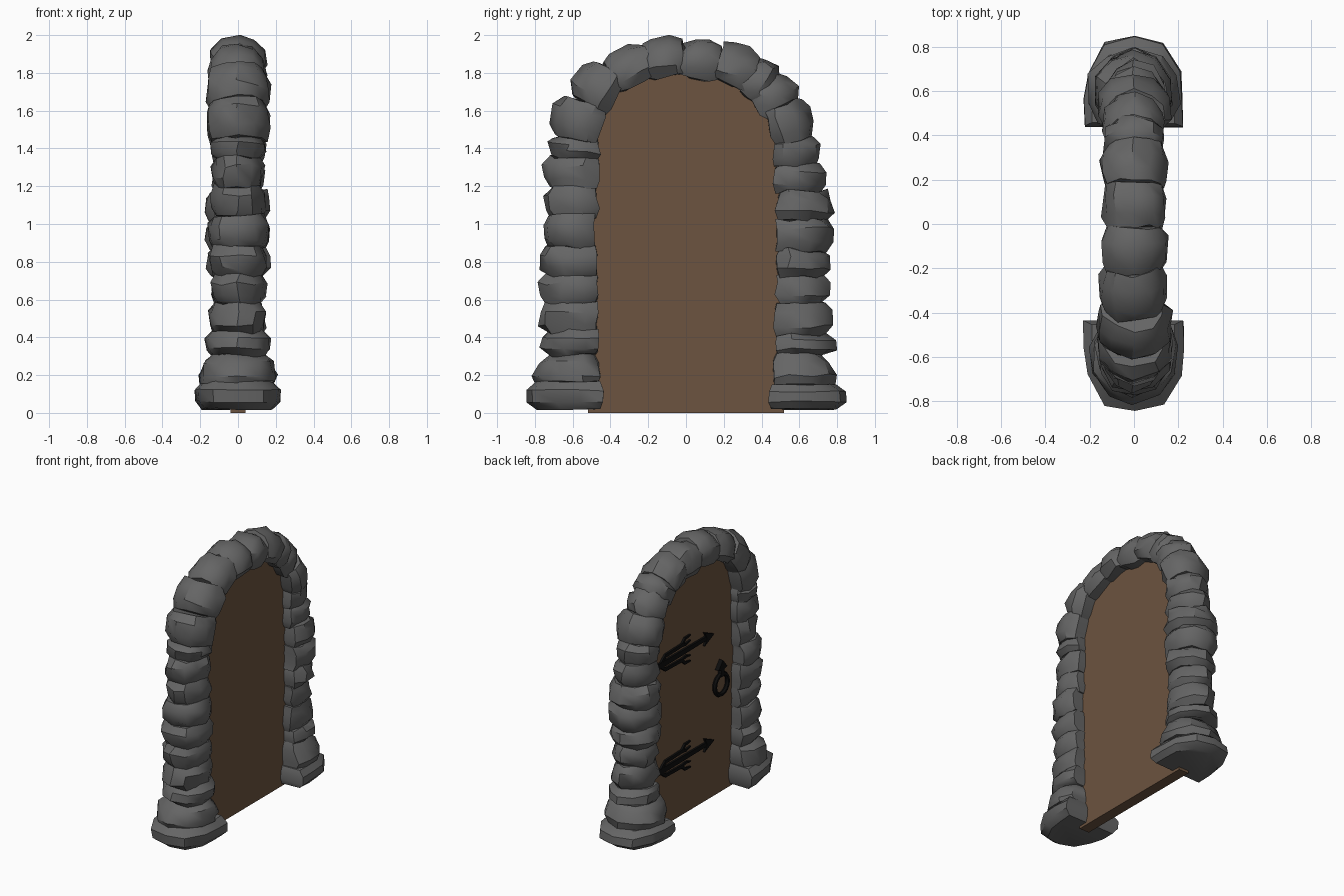
import bpy, bmesh, math, random
from mathutils import Vector

if "Cube" in bpy.data.objects:
    bpy.data.objects.remove(bpy.data.objects["Cube"])

random.seed(7)


def material(name, rgb):
    m = bpy.data.materials.new(name)
    m.diffuse_color = (*rgb, 1)
    m.use_nodes = True
    m.node_tree.nodes["Principled BSDF"].inputs["Base Color"].default_value = m.diffuse_color
    return m


STONE = material("stone", (0.13, 0.13, 0.13))
WOOD = material("wood", (0.15, 0.087, 0.05))
IRON = material("iron", (0.004, 0.004, 0.004))


def finish(name, bm, mat, smooth=None):
    bmesh.ops.recalc_face_normals(bm, faces=bm.faces)
    me = bpy.data.meshes.new(name)
    bm.to_mesh(me)
    bm.free()
    me.materials.append(mat)
    ob = bpy.data.objects.new(name, me)
    bpy.context.collection.objects.link(ob)
    if smooth:
        bpy.ops.object.select_all(action='DESELECT')
        ob.select_set(True)
        bpy.context.view_layer.objects.active = ob
        bpy.ops.object.shade_smooth_by_angle(angle=math.radians(smooth))
    return ob


def prism(bm, outline, x0, x1):
    """Extrude a closed (y, z) outline along x."""
    f = bm.faces.new([bm.verts.new((x0, y, z)) for y, z in outline])
    ext = bmesh.ops.extrude_face_region(bm, geom=[f])["geom"]
    for v in ext:
        if isinstance(v, bmesh.types.BMVert):
            v.co.x = x1


def strip(bm, path, widths, x0, x1):
    """Flat bar of varying width following a (y, z) path."""
    p = [Vector(q) for q in path]
    a, b = [], []
    for i, q in enumerate(p):
        d = (p[min(i + 1, len(p) - 1)] - p[max(i - 1, 0)]).normalized()
        n = Vector((-d.y, d.x)) * widths[i] / 2
        a.append(q + n)
        b.append(q - n)
    prism(bm, a + b[::-1], x0, x1)


# D-shaped stone section: u from inner to outer side, v across the wall
ROUND = [(-.5, .38), (-.25, .5), (.12, .47), (.38, .29), (.5, 0)]
FOOT = [(-.5, .5), (-.2, .5), (.1, .47), (.42, .30), (.5, 0)]


def stone(name, y, z, phi, length, width, depth, half=ROUND, jit=.012, taper=0):
    bm = bmesh.new()
    t = Vector((0, math.cos(phi), math.sin(phi)))
    r = Vector((0, -t.z, t.y))
    section = half + [(u, -v) for u, v in half[-2::-1]]
    rings = []
    for k, s in ((-.5, .83), (-.24, .98), (.2, 1), (.5, .83)):
        s -= taper * k
        ring = []
        for u, v in section:
            uu = -.3 + (u + .3) * s
            co = Vector((0, y, z)) + r * uu * width + t * k * length
            co.x += v * s * depth
            co += Vector([random.uniform(-jit, jit) for _ in range(3)])
            ring.append(bm.verts.new(co))
        rings.append(ring)
    n = len(section)
    for lo, hi in zip(rings, rings[1:]):
        for i in range(n):
            j = (i + 1) % n
            bm.faces.new((lo[i], lo[j], hi[j], hi[i]))
    bm.faces.new(rings[0])
    bm.faces.new(rings[-1])
    finish(name, bm, STONE, 38)


# Columns: top height, inner edge, outer edge, depth of each stone
LEFT = [(.165, .435, .85, .45), (.31, .46, .80, .39), (.43, .46, .77, .34),
        (.58, .465, .78, .30), (.73, .465, .78, .29), (.88, .465, .785, .31),
        (1.04, .48, .765, .32), (1.20, .465, .755, .28), (1.35, .46, .765, .27),
        (1.46, .46, .73, .29)]
RIGHT = [(.15, .44, .85, .45), (.31, .46, .79, .40), (.41, .475, .79, .34),
         (.58, .47, .77, .29), (.72, .48, .765, .28), (.86, .48, .755, .33),
         (1.02, .47, .79, .34), (1.17, .48, .78, .35), (1.31, .47, .745, .28),
         (1.45, .46, .71, .29)]
for side, label, rows in ((-1, "left", LEFT), (1, "right", RIGHT)):
    z0 = .02
    for i, (z1, inner, outer, depth) in enumerate(rows):
        foot = i == 0
        stone(f"{label}_column_stone_{i + 1}", side * (inner + outer) / 2,
              (z0 + z1) / 2, -side * math.pi / 2, (z1 - z0) * (1 if foot else 1.07),
              outer - inner, depth, FOOT if foot else ROUND,
              .006 if foot else .012, -side * .3 if i == 1 else 0)
        z0 = z1

# Arch stones: y, z, direction in degrees, length, width, depth
ARCH = [(-.575, 1.555, 76, .21, .27, .35), (-.475, 1.73, 55, .22, .25, .34),
        (-.305, 1.835, 26, .23, .22, .30), (-.115, 1.885, 9, .22, .215, .29),
        (.085, 1.875, -5, .20, .22, .29), (.265, 1.845, -22, .20, .23, .30),
        (.39, 1.765, -40, .14, .24, .27), (.475, 1.68, -54, .16, .23, .28),
        (.555, 1.54, -72, .20, .24, .33)]
for i, (y, z, deg, ln, w, d) in enumerate(ARCH):
    stone(f"arch_stone_{i + 1}", y, z, math.radians(deg), ln, w, d)

# Arched door panel
bm = bmesh.new()
arc = [(.52 * math.cos(math.pi * i / 16), 1.4 + .44 * math.sin(math.pi * i / 16))
       for i in range(17)]
prism(bm, [(.52, 0)] + arc + [(-.52, 0)], -.04, .04)
finish("door_panel", bm, WOOD)

# Strap hinges: arrow bar with a forked scroll on each side
for label, hz in (("upper", 1.2), ("lower", .42)):
    bm = bmesh.new()
    strip(bm, [(.50, hz), (-.16, hz)], [.045, .03], -.055, -.035)
    prism(bm, [(-.14, hz + .05), (-.25, hz), (-.14, hz - .05), (-.165, hz)],
          -.056, -.035)
    for s in (1, -1):
        strip(bm, [(.36, hz + s * .01), (.31, hz + s * .05), (.12, hz + s * .055),
                   (.08, hz + s * .09), (.02, hz + s * .095)],
              [.025, .025, .025, .02, .008], -.054, -.035)
        strip(bm, [(.14, hz + s * .055), (.07, hz + s * .045), (.02, hz + s * .055)],
              [.02, .018, .008], -.053, -.035)
    finish(f"{label}_hinge", bm, IRON)

# Ring pull hanging from a small pointed plate
bpy.ops.mesh.primitive_torus_add(major_segments=16, minor_segments=6,
                                 major_radius=.075, minor_radius=.016,
                                 location=(-.055, -.33, .80),
                                 rotation=(0, math.pi / 2, 0))
ring = bpy.context.object
ring.name = "ring_pull"
ring.data.materials.append(IRON)
bpy.ops.object.shade_smooth_by_angle()
bm = bmesh.new()
prism(bm, [(-.31, .86), (-.315, .91), (-.28, .92), (-.33, .98), (-.38, .92),
           (-.345, .91), (-.35, .86)], -.07, -.035)
finish("ring_plate", bm, IRON)
